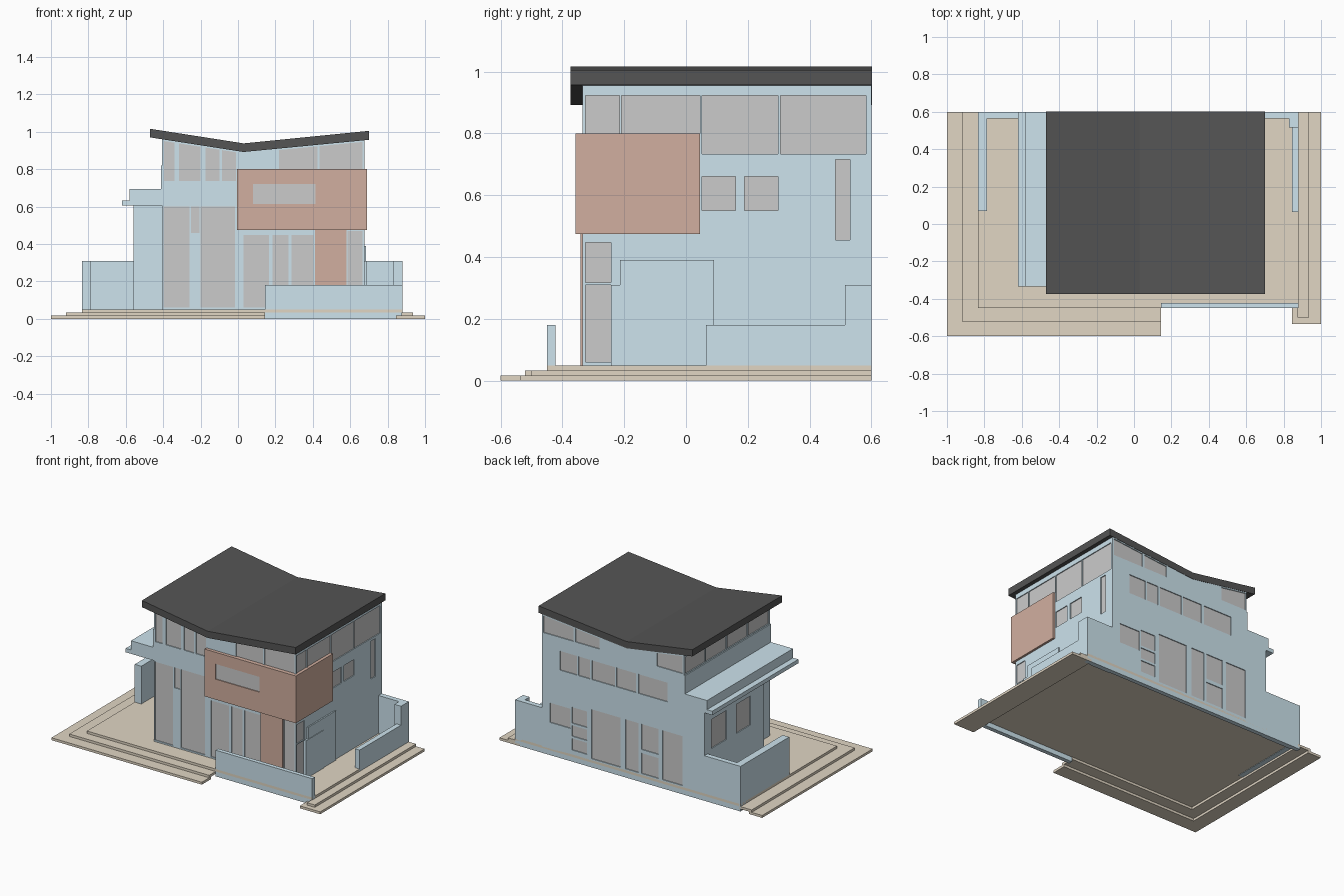
import bpy, bmesh
from mathutils import Vector

if "Cube" in bpy.data.objects:
    bpy.data.objects.remove(bpy.data.objects["Cube"])


def material(name, rgb):
    m = bpy.data.materials.new(name)
    m.diffuse_color = (*rgb, 1)
    m.use_nodes = True
    m.node_tree.nodes["Principled BSDF"].inputs["Base Color"].default_value = m.diffuse_color
    return m


BLUE = material("blue_render", (0.61, 0.77, 0.85))
RED = material("terracotta", (0.64, 0.43, 0.35))
DARK = material("roof_dark", (0.09, 0.09, 0.09))
STONE = material("stone", (0.75, 0.67, 0.55))


def add_prism(bm, pts, axis, d0, d1):
    """Extrude a profile: axis 'y' takes (x, z) points, axis 'x' takes (y, z)."""
    def place(p, d):
        return Vector((p[0], d, p[1])) if axis == 'y' else Vector((d, p[0], p[1]))
    a = [bm.verts.new(place(p, d0)) for p in pts]
    b = [bm.verts.new(place(p, d1)) for p in pts]
    bm.faces.new(a)
    bm.faces.new(b[::-1])
    n = len(pts)
    for i in range(n):
        j = (i + 1) % n
        bm.faces.new((a[i], b[i], b[j], a[j]))


def finish(name, bm, mat=None):
    bmesh.ops.recalc_face_normals(bm, faces=bm.faces[:])
    me = bpy.data.meshes.new(name)
    bm.to_mesh(me)
    bm.free()
    if mat:
        me.materials.append(mat)
    ob = bpy.data.objects.new(name, me)
    bpy.context.collection.objects.link(ob)
    return ob


def prism(name, pts, axis, d0, d1, mat=None):
    bm = bmesh.new()
    add_prism(bm, pts, axis, d0, d1)
    return finish(name, bm, mat)


def rect(a0, a1, z0, z1):
    return [(a0, z0), (a1, z0), (a1, z1), (a0, z1)]


def box(name, x, y, z, mat=None):
    return prism(name, rect(*x, *z), 'y', *y, mat)


def glaze(wall, name, axis, plane, out, panes, depth=0.008):
    """Cut shallow window recesses in a wall and set glass into them."""
    cut, glass = bmesh.new(), bmesh.new()
    for p in panes:
        add_prism(cut, p, axis, plane - out * depth, plane + out * 0.02)
        add_prism(glass, p, axis, plane - out * (depth + 0.004), plane - out * (depth - 0.002))
    cutter = finish(name + "_cutter", cut)
    cutter.hide_render = True
    mod = wall.modifiers.new("recess", 'BOOLEAN')
    mod.operation, mod.solver, mod.object = 'DIFFERENCE', 'EXACT', cutter
    bpy.context.view_layer.objects.active = wall
    bpy.ops.object.modifier_apply(modifier=mod.name)
    bpy.data.objects.remove(cutter)
    finish(name, glass)


def under(x):
    """Height of the butterfly roof's underside."""
    if x < 0.03:
        return 0.97 + (x + 0.47) / 0.5 * (0.892 - 0.97)
    return 0.892 + (x - 0.03) / 0.67 * (0.957 - 0.892)


def to_roof(x0, x1, z0):
    return [(x0, z0), (x1, z0), (x1, under(x1) - 0.008), (x0, under(x0) - 0.008)]


# Terrace and its steps
box("terrace", (-0.835, 0.88), (-0.45, 0.6), (0.033, 0.05), STONE)
for i, (xl, yf, xr, yr) in enumerate([(-1, -0.6, 1, -0.535), (-0.92, -0.52, 0.935, -0.5)]):
    z = (i / 60, (i + 1) / 60)
    n = "lower" if i == 0 else "upper"
    prism_y = yf + 0.1
    box(n + "_step_front", (xl, 0.145), (yf, prism_y), z, STONE)
    box(n + "_step_left", (xl, xl + 0.1), (prism_y, 0.6), z, STONE)
    box(n + "_step_right", (0.845 + 0.03 * i, xr), (yr, 0.6), z, STONE)

# Garden walls
box("front_garden_wall", (0.145, 0.88), (-0.45, -0.422), (0, 0.18), BLUE)
prism("right_garden_wall", [(0.065, 0.03), (0.6, 0.03), (0.6, 0.31), (0.515, 0.31),
                            (0.515, 0.18), (0.065, 0.18)], 'x', 0.845, 0.88, BLUE)
box("right_wall_pier", (0.83, 0.846), (0.515, 0.6), (0.03, 0.31), BLUE)
box("right_back_wall", (0.67, 0.831), (0.565, 0.6), (0, 0.31), BLUE)
box("left_garden_wall", (-0.835, -0.785), (0.07, 0.6), (0.03, 0.31), BLUE)
box("left_back_wall", (-0.786, -0.555), (0.565, 0.6), (0, 0.31), BLUE)
box("back_plinth", (-0.835, 0.88), (0.57, 0.6), (0, 0.04), BLUE)

# Main house, its top following the roof
house = prism("house_walls", [(-0.405, 0.034), (0.675, 0.034), (0.675, under(0.675) + 0.01),
                              (0.03, under(0.03) + 0.01), (-0.405, under(-0.405) + 0.01)],
              'y', -0.335, 0.6, BLUE)

front = [rect(-0.398, -0.26, 0.06, 0.6), rect(-0.25, -0.207, 0.46, 0.6),
         rect(-0.2, -0.015, 0.06, 0.6), rect(0.585, 0.665, 0.06, 0.47)]
front += [rect(a, b, 0.06, 0.447) for a, b in [(0.03, 0.165), (0.185, 0.27), (0.285, 0.405)]]
front += [to_roof(a, b, 0.738) for a, b in
          [(-0.395, -0.34), (-0.315, -0.2), (-0.175, -0.1), (-0.085, -0.01)]]
front += [to_roof(a, b, 0.79) for a, b in [(0.22, 0.425), (0.435, 0.665)]]
glaze(house, "front_windows", 'y', -0.335, -1, front)

right = [rect(a, b, 0.733, 0.922) for a, b in
         [(-0.325, -0.215), (-0.208, 0.045), (0.052, 0.298), (0.305, 0.582)]]
right += [rect(0.052, 0.16, 0.55, 0.66), rect(0.19, 0.298, 0.55, 0.66),
          rect(0.483, 0.53, 0.455, 0.715),
          rect(-0.325, -0.243, 0.06, 0.31), rect(-0.325, -0.243, 0.317, 0.447)]
glaze(house, "right_windows", 'x', 0.675, 1, right)

back = [rect(a, b, 0.605, 0.737) for a, b in
        [(-0.28, -0.06), (-0.04, 0.11), (0.12, 0.295), (0.31, 0.4), (0.41, 0.54)]]
back += [to_roof(a, b, 0.83) for a, b in [(-0.395, -0.2), (0.24, 0.42), (0.435, 0.665)]]
back += [rect(a, b, 0.06, 0.4) for a, b in [(-0.395, -0.24), (-0.06, 0.04), (0.08, 0.3)]]
back += [rect(-0.21, -0.08, 0.06, 0.2), rect(-0.21, -0.08, 0.225, 0.4)]
back += [rect(0.335, 0.448, *z) for z in [(0.08, 0.16), (0.175, 0.25), (0.265, 0.375)]]
back += [rect(0.46, 0.615, 0.225, 0.36)]
glaze(house, "back_windows", 'y', 0.6, 1, back)

left = [rect(a, b, 0.825, 0.94) for a, b in
        [(-0.32, -0.1), (-0.09, 0.13), (0.14, 0.36), (0.37, 0.585)]]
glaze(house, "left_windows", 'x', -0.405, -1, left)
box("left_sill", (-0.412, -0.4), (-0.335, 0.6), (0.69, 0.82), BLUE)

# Left wing and its stepped canopy
wing = box("left_wing", (-0.56, -0.4), (-0.05, 0.6), (0.034, 0.61), BLUE)
glaze(wing, "wing_windows", 'x', -0.56, -1,
      [rect(0.1, 0.25, 0.33, 0.53), rect(0.36, 0.52, 0.33, 0.53)])
box("canopy_lower", (-0.62, -0.4), (-0.335, 0.6), (0.605, 0.632), BLUE)
box("canopy_upper", (-0.58, -0.4), (-0.335, 0.6), (0.632, 0.695), BLUE)

# Projecting upper room, with pillar below
bay = box("terracotta_bay", (-0.005, 0.69), (-0.357, 0.045), (0.475, 0.8), RED)
glaze(bay, "bay_window", 'y', -0.357, -1, [rect(0.08, 0.415, 0.615, 0.72)])
box("terracotta_pillar", (0.412, 0.58), (-0.342, -0.32), (0.05, 0.476), RED)

# Side entrance panels
box("side_entry_surround", (0.67, 0.684), (-0.213, 0.09), (0.05, 0.39), BLUE)
box("side_entry_door", (0.67, 0.688), (-0.243, -0.05), (0.05, 0.31), BLUE)

# Butterfly roof
prism("butterfly_roof", [(-0.47, 0.97), (0.03, 0.892), (0.7, 0.957), (0.7, 1.005),
                         (0.03, 0.938), (-0.47, 1.016)], 'y', -0.373, 0.602, DARK)
